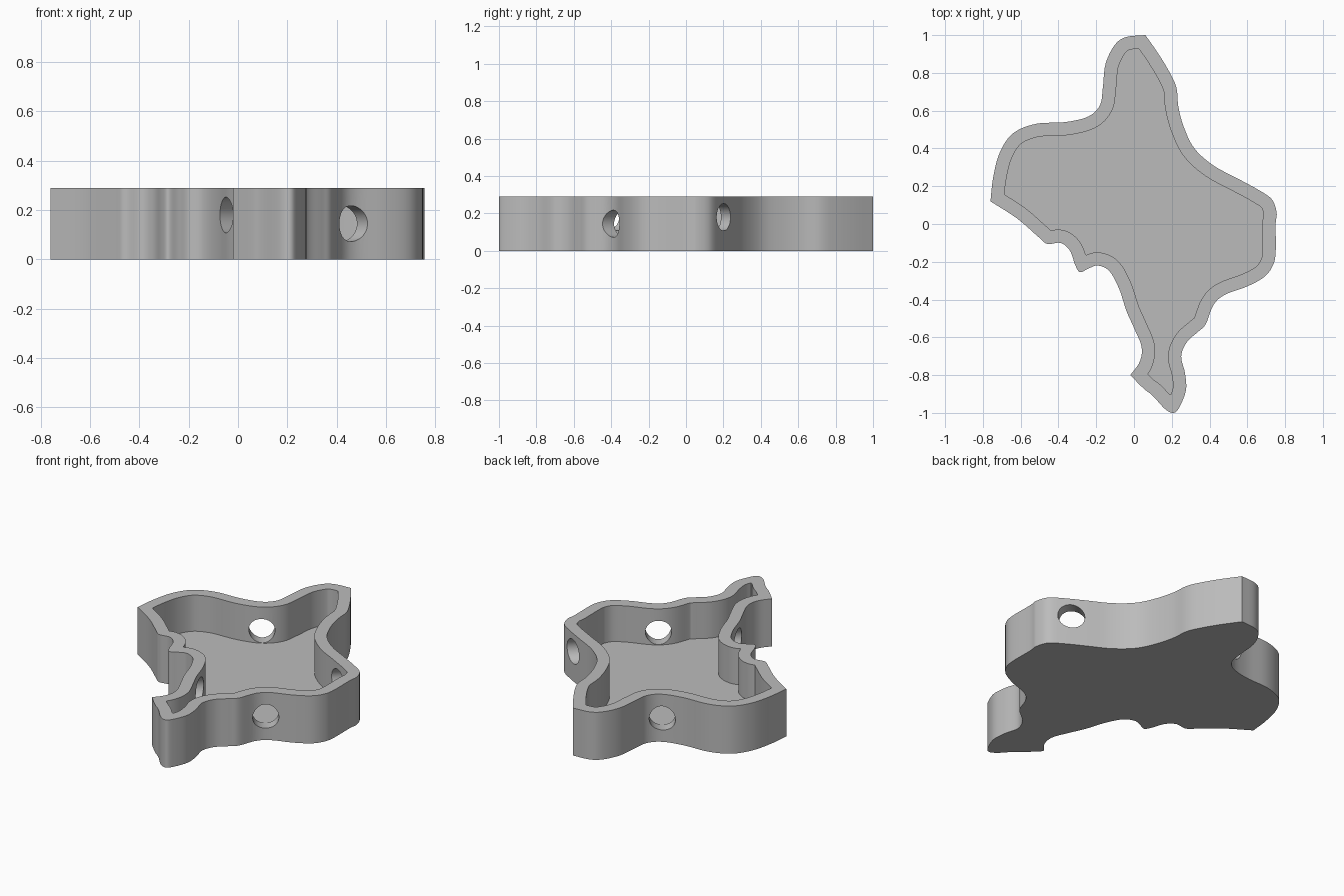
import bpy, bmesh, math
from mathutils import Vector
from mathutils.geometry import intersect_point_line

HEIGHT, WALL, FLOOR, HOLE_R = 0.29, 0.07, 0.07, 0.0725

cube = bpy.data.objects.get("Cube")
if cube:
    bpy.data.objects.remove(cube, do_unlink=True)

# Outline: three smooth runs that meet at sharp corners
east_run = [(.06, 1), (.13, .9), (.19, .8), (.225, .72), (.235, .62), (.265, .51),
            (.32, .4), (.42, .31), (.55, .24), (.66, .18), (.73, .13), (.755, .06),
            (.75, 0), (.75, -.15), (.735, -.22), (.69, -.28), (.6, -.33),
            (.48, -.375), (.42, -.43), (.38, -.53), (.34, -.57), (.28, -.625),
            (.25, -.7), (.27, -.79), (.275, -.88), (.24, -.97), (.21, -1),
            (.165, -.98), (.1, -.91), (.05, -.87), (-.02, -.8)]
south_run = [(-.02, -.8), (.03, -.73), (.04, -.65), (0, -.55), (-.04, -.46),
             (-.08, -.34), (-.13, -.25), (-.19, -.22), (-.24, -.235), (-.285, -.255),
             (-.31, -.22), (-.34, -.14), (-.39, -.1), (-.46, -.105), (-.51, -.065),
             (-.62, .03), (-.76, .12)]
north_run = [(-.76, .12), (-.745, .25), (-.71, .38), (-.64, .48), (-.52, .53),
             (-.36, .54), (-.24, .57), (-.18, .63), (-.165, .72), (-.15, .85),
             (-.1, .95), (-.04, .99), (.06, 1)]


def smooth_run(points, steps=6):
    """Catmull-Rom curve through the points, without the last one."""
    p = [Vector(q) for q in points]
    p = [2 * p[0] - p[1]] + p + [2 * p[-1] - p[-2]]
    out = []
    for a, b, c, d in zip(p, p[1:], p[2:], p[3:]):
        for i in range(steps):
            t = i / steps
            out.append(0.5 * (2 * b + (c - a) * t + (2 * a - 5 * b + 4 * c - d) * t**2
                              + (3 * b - a - 3 * c + d) * t**3))
    return out


def wall_distance(q, loop):
    best = 9.0
    for a, b in zip(loop, loop[1:] + loop[:1]):
        f = intersect_point_line(q, a, b)[1]
        best = min(best, (a.lerp(b, min(max(f, 0), 1)) - q).length)
    return best


def inset(loop, width):
    """Parallel loop inside a clockwise one, with folded parts dropped."""
    out = []
    for i, p in enumerate(loop):
        d = (loop[(i + 1) % len(loop)] - loop[i - 1]).normalized()
        q = p + Vector((d.y, -d.x)) * width
        forward = not out or (q - out[-1]).dot(d) > 0
        if forward and wall_distance(q, loop) > width * 0.985:
            out.append(q)
    return out


def prism(name, loop, low, high):
    bm = bmesh.new()
    bottom = [bm.verts.new((p.x, p.y, low)) for p in loop]
    top = [bm.verts.new((p.x, p.y, high)) for p in loop]
    bm.faces.new(bottom)
    bm.faces.new(top[::-1])
    for i in range(len(loop)):
        bm.faces.new((bottom[i], bottom[i - 1], top[i - 1], top[i]))
    bmesh.ops.recalc_face_normals(bm, faces=bm.faces[:])
    mesh = bpy.data.meshes.new(name)
    bm.to_mesh(mesh)
    bm.free()
    obj = bpy.data.objects.new(name, mesh)
    bpy.context.collection.objects.link(obj)
    return obj


def drill(name, start, end, z):
    """Round cutter through two opposite walls."""
    a, b = Vector((*start, z)), Vector((*end, z))
    bpy.ops.mesh.primitive_cylinder_add(
        vertices=48, radius=HOLE_R, depth=(b - a).length + 0.4, location=(a + b) / 2,
        rotation=(b - a).to_track_quat("Z", "Y").to_euler())
    obj = bpy.context.object
    obj.name = name
    return obj


# Tray body, hollow and wall holes; the loop starts on a gentle stretch
outline = smooth_run(east_run) + smooth_run(south_run) + smooth_run(north_run)
outline = outline[20:] + outline[:20]
tray = prism("tray", outline, 0, HEIGHT)
cutters = [prism("hollow_cutter", inset(outline, WALL), FLOOR, HEIGHT + 0.1),
           drill("long_hole_cutter", (.46, -.39), (-.21, .53), 0.145),
           drill("cross_hole_cutter", (.63, .21), (-.045, -.43), 0.18)]

grey = bpy.data.materials.new("grey")
grey.use_nodes = True
colour = (0.5, 0.5, 0.5, 1)
grey.diffuse_color = colour
grey.node_tree.nodes["Principled BSDF"].inputs["Base Color"].default_value = colour
for obj in [tray] + cutters:
    obj.data.materials.append(grey)

bpy.ops.object.select_all(action="DESELECT")
tray.select_set(True)
bpy.context.view_layer.objects.active = tray
for cutter in cutters:
    cutter.hide_render = True
    mod = tray.modifiers.new(cutter.name, "BOOLEAN")
    mod.operation, mod.solver, mod.object = "DIFFERENCE", "EXACT", cutter
    bpy.ops.object.modifier_apply(modifier=mod.name)
for cutter in cutters:
    bpy.data.objects.remove(cutter, do_unlink=True)
bpy.ops.object.shade_smooth_by_angle(angle=math.radians(30))
